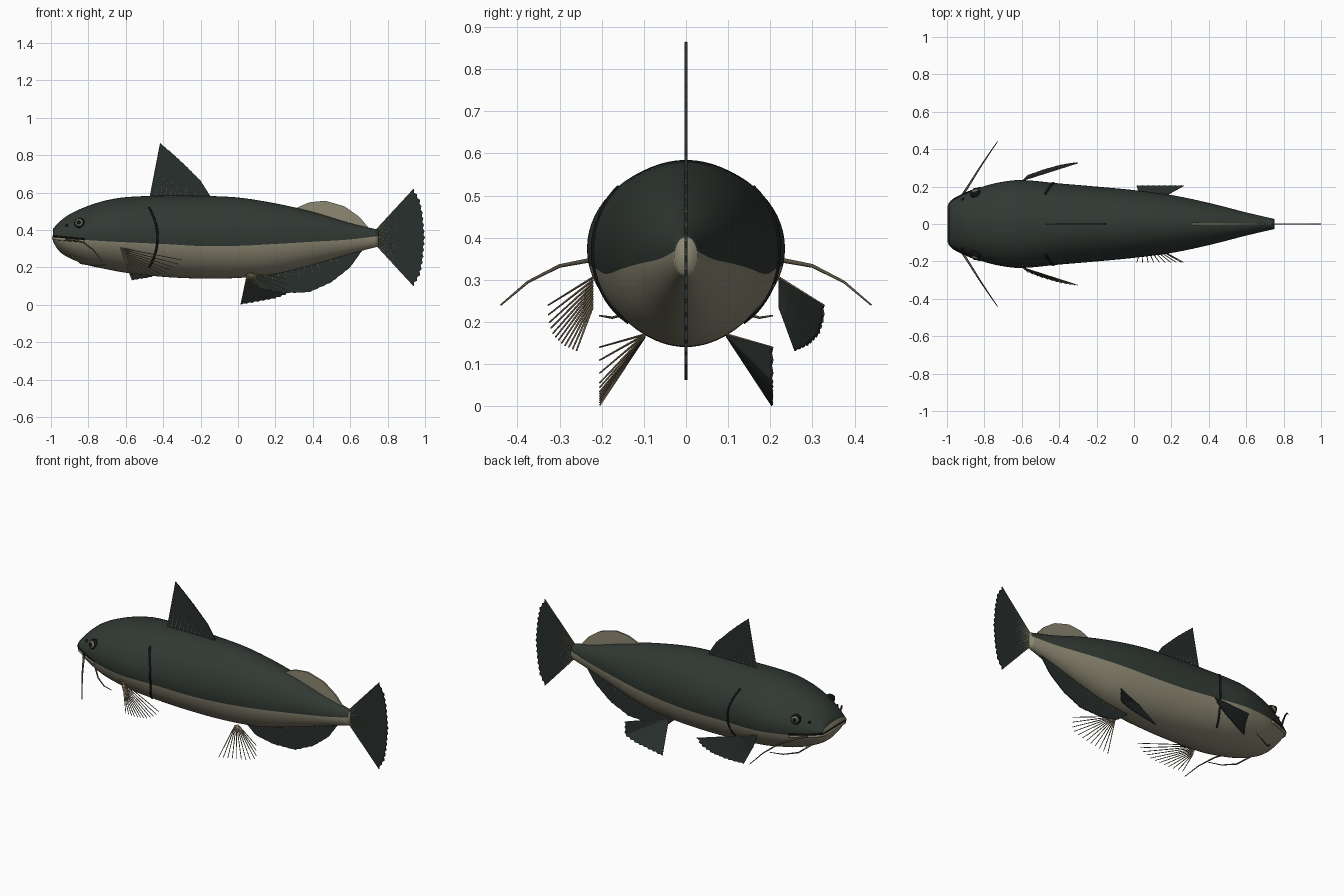
import bpy, bmesh, math
from mathutils import Vector

if "Cube" in bpy.data.objects:
    bpy.data.objects.remove(bpy.data.objects["Cube"])


def material(name, rgb):
    m = bpy.data.materials.new(name)
    m.diffuse_color = (*rgb, 1)
    m.use_nodes = True
    m.node_tree.nodes["Principled BSDF"].inputs["Base Color"].default_value = m.diffuse_color
    return m


BACK = material("dark green back", (0.031, 0.041, 0.034))
BELLY = material("pale olive belly", (0.27, 0.25, 0.175))
FIN = material("dark fin", (0.021, 0.029, 0.025))
RAY = material("tan fin ray", (0.22, 0.18, 0.11))
BLACK = material("black", (0.006, 0.007, 0.007))
IRIS = material("eye olive", (0.16, 0.16, 0.11))
WHISKER = material("brown barbel", (0.10, 0.085, 0.055))

# Body stations: x, top z, bottom z, half width, colour border z
STATIONS = [
    (-0.99, 0.405, 0.34, 0.11, 0.365), (-0.96, 0.44, 0.29, 0.132, 0.36),
    (-0.9, 0.485, 0.25, 0.163, 0.352), (-0.8, 0.53, 0.212, 0.203, 0.346),
    (-0.7, 0.56, 0.19, 0.226, 0.34), (-0.6, 0.576, 0.172, 0.235, 0.335),
    (-0.4, 0.584, 0.15, 0.217, 0.326), (-0.2, 0.583, 0.141, 0.2, 0.315),
    (0.0, 0.574, 0.144, 0.181, 0.316), (0.2, 0.543, 0.165, 0.155, 0.326),
    (0.4, 0.497, 0.215, 0.113, 0.338), (0.6, 0.437, 0.273, 0.062, 0.35),
    (0.75, 0.402, 0.312, 0.027, 0.368)]


def station(x):
    """Smooth interpolation of the body stations."""
    s = STATIONS
    x = min(max(x, s[0][0]), s[-1][0])
    i = max(k for k in range(len(s) - 1) if s[k][0] <= x)
    h = s[i + 1][0] - s[i][0]
    t = (x - s[i][0]) / h

    def slope(k, c):
        a, b = max(k - 1, 0), min(k + 1, len(s) - 1)
        return (s[b][c] - s[a][c]) / (s[b][0] - s[a][0])
    return [(2*t**3 - 3*t**2 + 1) * s[i][c] + (t**3 - 2*t**2 + t) * h * slope(i, c)
            + (3*t**2 - 2*t**3) * s[i + 1][c] + (t**3 - t**2) * h * slope(i + 1, c)
            for c in range(1, 5)]


def side(x, z):
    """Half width of the body at a given x and z."""
    top, bot, w, _ = station(x)
    u = (z - (top + bot) / 2) / ((top - bot) / 2)
    return w * math.sqrt(max(0, 1 - u * u))


def finish(name, bm, mats, smooth=False):
    bmesh.ops.recalc_face_normals(bm, faces=bm.faces)
    me = bpy.data.meshes.new(name)
    bm.to_mesh(me)
    bm.free()
    for m in mats:
        me.materials.append(m)
    for p in me.polygons:
        p.use_smooth = smooth
    ob = bpy.data.objects.new(name, me)
    bpy.context.collection.objects.link(ob)
    return ob


def resample(pts, n):
    """n evenly spaced points along a polyline."""
    pts = [Vector(p) for p in pts]
    acc = [0]
    for a, b in zip(pts, pts[1:]):
        acc.append(acc[-1] + (b - a).length)
    out = []
    for k in range(n):
        d = acc[-1] * k / (n - 1)
        i = max(j for j in range(len(pts) - 1) if acc[j] <= d + 1e-9)
        out.append(pts[i].lerp(pts[i + 1], (d - acc[i]) / max(acc[i + 1] - acc[i], 1e-9)))
    return out


def add_tube(bm, pts, r0, r1, sides=6):
    pts = [Vector(p) for p in pts]
    rings = []
    for i, p in enumerate(pts):
        d = (pts[min(i + 1, len(pts) - 1)] - pts[max(i - 1, 0)]).normalized()
        u = d.cross(Vector((0.13, 0.2, 0.97)) if abs(d.z) < 0.9 else Vector((0, 1, 0))).normalized()
        v = d.cross(u)
        r = r0 + (r1 - r0) * i / (len(pts) - 1)
        rings.append([bm.verts.new(p + r * (math.cos(a) * u + math.sin(a) * v))
                      for a in (2 * math.pi * k / sides for k in range(sides))])
    for a, b in zip(rings, rings[1:]):
        for k in range(sides):
            bm.faces.new((a[k], a[(k + 1) % sides], b[(k + 1) % sides], b[k]))
    bm.faces.new(rings[0])
    bm.faces.new(rings[-1])


def tube(name, pts, r0, r1, mat, sides=8):
    bm = bmesh.new()
    add_tube(bm, pts, r0, r1, sides)
    return finish(name, bm, [mat], True)


def fin(name, roots, tips, rays, mat=FIN, membrane=True, thick=0.006, r=0.0042, scallop=0.03):
    """Thin web between a root line and a tip line, with tapered rays."""
    n = 2 * max(rays, 12) - 1
    a, b = resample(roots, n), resample(tips, n)
    if membrane:
        bm = bmesh.new()
        rows = []
        for k in range(n):
            tip = b[k].lerp(a[k], scallop * (k % 2))
            rows.append([bm.verts.new(a[k].lerp(tip, t / 4)) for t in range(5)])
        for p, q in zip(rows, rows[1:]):
            for t in range(4):
                bm.faces.new((p[t], p[t + 1], q[t + 1], q[t]))
        ob = finish(name + "_web", bm, [mat])
        mod = ob.modifiers.new("thickness", "SOLIDIFY")
        mod.thickness, mod.offset = thick, 0
    if rays:
        bm = bmesh.new()
        for p, q in zip(a[::2], b[::2]):
            if (q - p).length > 0.01:
                add_tube(bm, [p, q], r, 0.002, 5)
        finish(name + "_rays", bm, [RAY])


# Body: each ring is split exactly at the colour border
bm = bmesh.new()
N, M = 18, 90
rings = []
for i in range(M + 1):
    x = -0.99 + 1.74 * i / M
    top, bot, w, border = station(x)
    c, h = (top + bot) / 2, (top - bot) / 2
    s = math.asin(max(-0.9, min(0.9, (border - c) / h)))
    angles = [s + (math.pi - 2 * s) * k / (2 * N) for k in range(2 * N)]
    angles += [math.pi - s + (math.pi + 2 * s) * k / (2 * N) for k in range(2 * N)]
    rings.append([bm.verts.new((x, w * math.cos(t), c + h * math.sin(t))) for t in angles])
for a, b in zip(rings, rings[1:]):
    for k in range(4 * N):
        j = (k + 1) % (4 * N)
        bm.faces.new((a[k], a[j], b[j], b[k])).material_index = int(k >= 2 * N)
for ring in (rings[0], rings[-1]):
    bm.faces.new(ring).material_index = 1
body = finish("body", bm, [BACK, BELLY], True)

# Dorsal fin
fin("dorsal_fin", [(-0.47, 0, 0.57), (-0.16, 0, 0.57)],
    [(-0.415, 0, 0.865), (-0.35, 0, 0.81), (-0.285, 0, 0.75), (-0.2, 0, 0.665), (-0.15, 0, 0.585)],
    13, scallop=0.01)

# Fleshy adipose fin
xs = [0.31, 0.38, 0.465, 0.57, 0.65, 0.70]
fin("adipose_fin", [(x, 0, station(x)[0] - 0.015) for x in xs],
    [(x, 0, z) for x, z in zip(xs, (0.518, 0.548, 0.557, 0.527, 0.47, 0.41))],
    0, BELLY, thick=0.01, scallop=0)

# Anal fin
xs = [0.04, 0.2, 0.35, 0.5, 0.66]
fin("anal_fin", [(x, 0, station(x)[1] + 0.015) for x in xs],
    [(0.05, 0, 0.145), (0.12, 0, 0.085), (0.24, 0, 0.062), (0.38, 0, 0.066),
     (0.5, 0, 0.12), (0.6, 0, 0.2), (0.66, 0, 0.285)], 19, scallop=0.02)

# Tail fin
fin("tail_fin", [(0.735, 0, 0.395), (0.735, 0, 0.325)],
    [(0.94, 0, 0.62), (0.975, 0, 0.56), (0.99, 0, 0.48), (1.0, 0, 0.36),
     (0.99, 0, 0.24), (0.975, 0, 0.16), (0.94, 0, 0.10)], 17)

# Paired parts; the fin webs exist only on the +y side, the rays on both
for label, m in (("left", 1), ("right", -1)):
    fin(label + "_pectoral_fin",
        [(-0.63, m * 0.222, 0.305), (-0.605, m * 0.222, 0.235)],
        [(-0.30, m * 0.327, 0.24), (-0.325, m * 0.326, 0.205), (-0.39, m * 0.315, 0.17),
         (-0.48, m * 0.29, 0.145), (-0.565, m * 0.26, 0.132)], 11, membrane=m > 0, r=0.003)
    fin(label + "_pelvic_fin",
        [(0.07, m * 0.098, 0.17), (0.05, m * 0.098, 0.165)],
        [(0.265, m * 0.205, 0.14), (0.265, m * 0.205, 0.06), (0.2, m * 0.205, 0.035),
         (0.015, m * 0.205, 0.002)], 10, membrane=m > 0, r=0.003)

    # Barbels: one long pair by the mouth, one pair under the chin
    tube(label + "_mouth_barbel",
         [(-0.92, m * 0.15, 0.352), (-0.875, m * 0.22, 0.348), (-0.825, m * 0.30, 0.333),
          (-0.775, m * 0.375, 0.295), (-0.73, m * 0.44, 0.24)], 0.007, 0.002, WHISKER)
    tube(label + "_chin_barbel",
         [(-0.9, m * 0.08, 0.27), (-0.84, m * 0.13, 0.222), (-0.77, m * 0.175, 0.21),
          (-0.70, m * 0.205, 0.215)], 0.005, 0.002, WHISKER)

    # Gill slit
    arc = []
    for k in range(25):
        u = k / 12 - 1
        x, z = -0.43 - 0.045 * u * u, 0.36 - 0.16 * u
        arc.append((x, m * side(x, z), z))
    tube(label + "_gill_slit", arc, 0.006, 0.006, BLACK)

    # Eye with olive ring and black pupil
    ex, ez = -0.845, 0.435
    centre = Vector((ex, m * (side(ex, ez) - 0.006), ez))
    out = Vector((-0.25, m, 0.25)).normalized()
    for part, r, push, mat in (("eye_rim", 0.029, 0, BLACK), ("iris", 0.025, 0.006, IRIS),
                               ("pupil", 0.015, 0.019, BLACK)):
        bm = bmesh.new()
        bmesh.ops.create_uvsphere(bm, u_segments=20, v_segments=12, radius=r)
        bmesh.ops.translate(bm, verts=bm.verts, vec=centre + out * push)
        finish(f"{label}_{part}", bm, [mat], True)

    # Nostril
    bm = bmesh.new()
    bmesh.ops.create_uvsphere(bm, u_segments=10, v_segments=8, radius=0.008)
    bmesh.ops.translate(bm, verts=bm.verts, vec=(-0.915, m * side(-0.915, 0.425), 0.425))
    finish(label + "_nostril", bm, [BLACK], True)

# Mouth: pale lip with a dark line above it, wrapped round the snout
for name, dz, r, mat in (("lower_lip", -0.008, 0.008, BELLY), ("mouth_line", 0.003, 0.005, BLACK)):
    half = []
    for k in range(13):
        x = -0.82 - 0.168 * k / 12
        z = 0.348 + 0.016 * k / 12 + dz
        half.append((x, side(x, z), z))
    tube(name, half + [(x, -y, z) for x, y, z in reversed(half)], r, r, mat)
